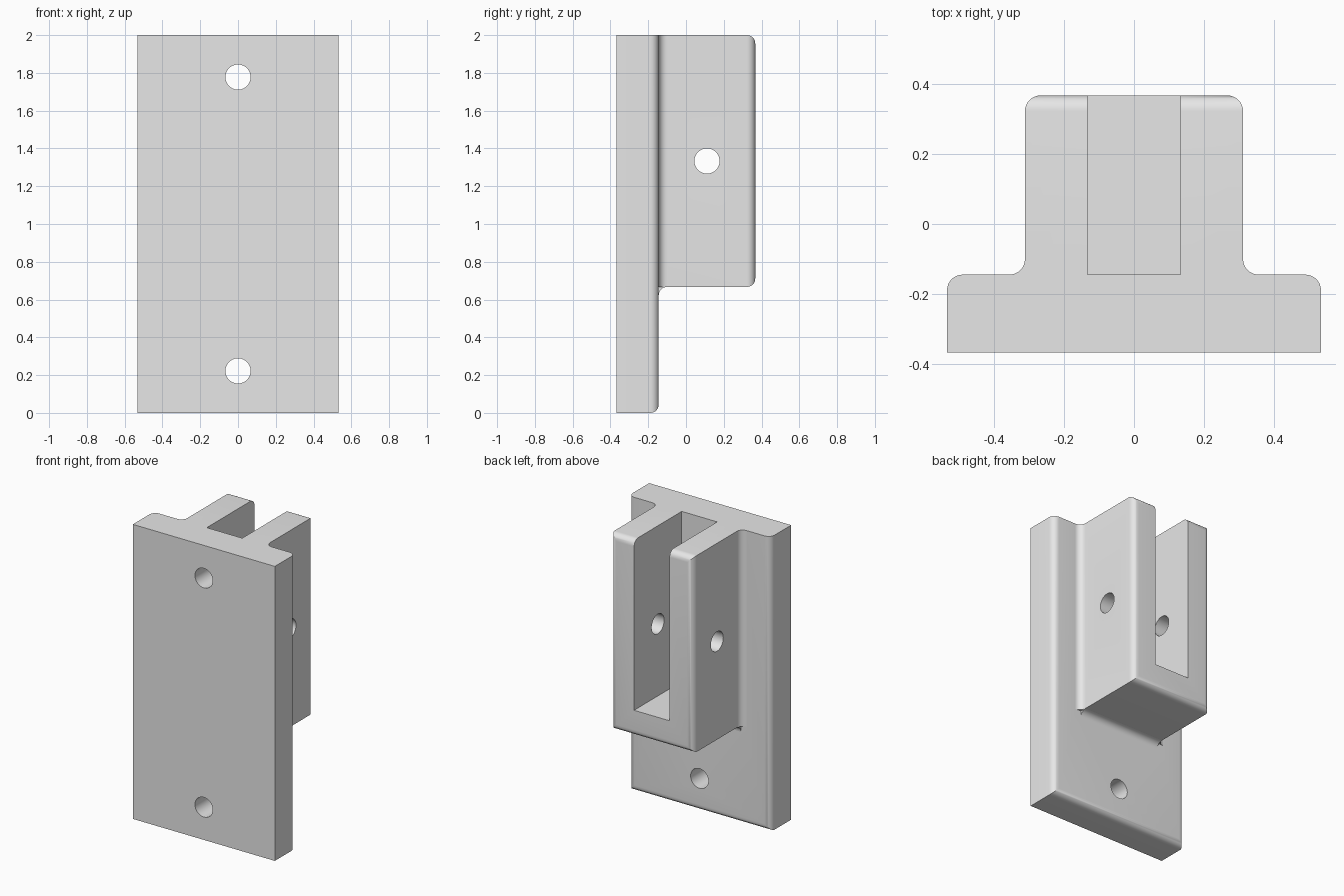
import bpy, bmesh, math
from mathutils import Matrix, Vector

if "Cube" in bpy.data.objects:
    bpy.data.objects.remove(bpy.data.objects["Cube"], do_unlink=True)

# Main dimensions
U = 2 / 45                      # one design unit
HEIGHT, R = 45 * U, U           # full height, edge radius
PLATE_X, BLOCK_X, SLOT_X = 12 * U, 7 * U, 3 * U
FRONT, BACK = -8.25 * U, 8.25 * U
PLATE_BACK = FRONT + 5 * U
BLOCK_Z, SLOT_Z = 15 * U, 19 * U
HOLE_R = 1.5 * U
LAP = 2 * U                     # hidden overlap between joined parts

grey = bpy.data.materials.new("light grey")
grey.use_nodes = True
grey.diffuse_color = (0.8, 0.8, 0.8, 1)
grey.node_tree.nodes["Principled BSDF"].inputs["Base Color"].default_value = (0.8, 0.8, 0.8, 1)


def finish(bm, name):
    bmesh.ops.recalc_face_normals(bm, faces=bm.faces)
    mesh = bpy.data.meshes.new(name)
    bm.to_mesh(mesh)
    bm.free()
    mesh.materials.append(grey)
    ob = bpy.data.objects.new(name, mesh)
    bpy.context.collection.objects.link(ob)
    return ob


def box(name, low, high, rounded=None):
    """Box between two corners; edges chosen by the rule get rounded."""
    low, high = Vector(low), Vector(high)
    bm = bmesh.new()
    bmesh.ops.create_cube(bm, size=1)
    bmesh.ops.scale(bm, vec=high - low, verts=bm.verts)
    bmesh.ops.translate(bm, vec=(low + high) / 2, verts=bm.verts)
    if rounded:
        edges = [e for e in bm.edges if rounded((e.verts[0].co + e.verts[1].co) / 2)]
        bmesh.ops.bevel(bm, geom=edges, offset=R, segments=8, profile=0.5, affect='EDGES')
    return finish(bm, name)


def fillet(name, place, length):
    """Concave fillet along place(a, b, t), where a and b leave the inner corner."""
    arc = [(R - R * math.cos(i * math.pi / 16), R - R * math.sin(i * math.pi / 16))
           for i in range(9)]
    outline = arc + [(R, -LAP), (-LAP, -LAP), (-LAP, R)]
    bm = bmesh.new()
    ends = [[bm.verts.new(place(a, b, t)) for a, b in outline] for t in length]
    for end in ends:
        bm.faces.new(end)
    for i in range(len(outline)):
        bm.faces.new((ends[0][i - 1], ends[0][i], ends[1][i], ends[1][i - 1]))
    return finish(bm, name)


def drill(name, centre, axis, depth):
    bm = bmesh.new()
    bmesh.ops.create_cone(bm, cap_ends=True, segments=48, radius1=HOLE_R, radius2=HOLE_R,
                          depth=depth,
                          matrix=Matrix.Translation(centre) @ Matrix.Rotation(math.pi / 2, 4, axis))
    return finish(bm, name)


def combine(target, tool, operation):
    mod = target.modifiers.new(operation.lower(), 'BOOLEAN')
    mod.operation, mod.solver, mod.object = operation, 'EXACT', tool
    tool.hide_render = True
    bpy.context.view_layer.objects.active = target
    bpy.ops.object.modifier_apply(modifier=mod.name)
    bpy.data.objects.remove(tool, do_unlink=True)


# Mounting plate: back edges rounded except along the top
bracket = box("mounting_bracket", (-PLATE_X, FRONT, 0), (PLATE_X, PLATE_BACK, HEIGHT),
              lambda c: c.y > PLATE_BACK - 0.01 and c.z < HEIGHT - 0.01)

# Clevis block: all back edges rounded
additions = [box("clevis_block", (-BLOCK_X, PLATE_BACK - LAP, BLOCK_Z), (BLOCK_X, BACK, HEIGHT),
                 lambda c: c.y > BACK - 0.01)]

# Fillets where the block meets the plate
for s in (-1, 1):
    additions.append(fillet("side_fillet",
                            lambda a, b, t: (s * (BLOCK_X + a), PLATE_BACK + b, t),
                            (BLOCK_Z, HEIGHT)))
additions.append(fillet("lower_fillet",
                        lambda a, b, t: (t, PLATE_BACK + b, BLOCK_Z - a),
                        (-BLOCK_X, BLOCK_X)))
for part in additions:
    combine(bracket, part, 'UNION')

# Slot, two plate screw holes and the cross pin hole
cutters = [box("slot_cutter", (-SLOT_X, PLATE_BACK, SLOT_Z), (SLOT_X, BACK + 1, HEIGHT + 1))]
for z in (5 * U, HEIGHT - 5 * U):
    cutters.append(drill("screw_hole_cutter", (0, (FRONT + PLATE_BACK) / 2, z), 'X', 9 * U))
cutters.append(drill("pin_hole_cutter", (0, (PLATE_BACK + BACK) / 2, 2 * BLOCK_Z), 'Y', 20 * U))
for cutter in cutters:
    combine(bracket, cutter, 'DIFFERENCE')

# Smooth rounds, crisp edges
bpy.ops.object.select_all(action='DESELECT')
bracket.select_set(True)
bpy.context.view_layer.objects.active = bracket
bpy.ops.object.shade_smooth_by_angle(angle=math.radians(30))
